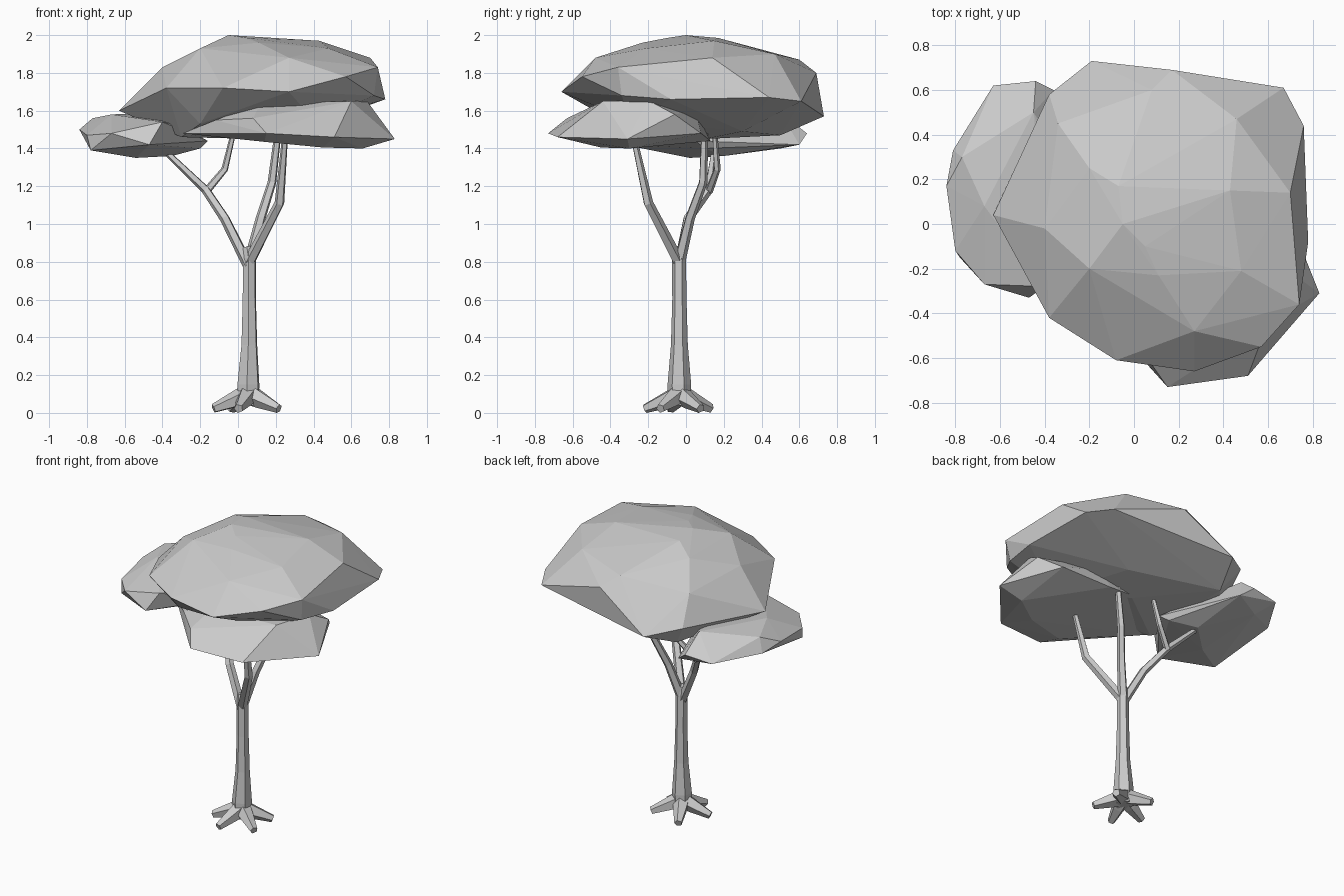
import bpy, bmesh, math
from mathutils import Vector


def finish(bm, name):
    bmesh.ops.recalc_face_normals(bm, faces=bm.faces)
    me = bpy.data.meshes.new(name)
    bm.to_mesh(me)
    bm.free()
    ob = bpy.data.objects.new(name, me)
    bpy.context.collection.objects.link(ob)
    return ob


def hull(name, pts):
    """Faceted foliage clump wrapped around a few key points."""
    bm = bmesh.new()
    for p in pts:
        bm.verts.new(p)
    bmesh.ops.convex_hull(bm, input=bm.verts[:])
    bmesh.ops.delete(bm, geom=[v for v in bm.verts if not v.link_faces], context='VERTS')
    return finish(bm, name)


def tube(name, path, sides=5):
    """Low-poly tapered limb; path = (x, y, z, radius)."""
    bm = bmesh.new()
    c = [Vector(p[:3]) for p in path]
    rings = []
    for i, p in enumerate(path):
        d = (c[min(i + 1, len(c) - 1)] - c[max(i - 1, 0)]).normalized()
        q = Vector((0, 0, 1)).rotation_difference(d)
        rings.append([bm.verts.new(c[i] + q @ Vector((p[3] * math.cos(a), p[3] * math.sin(a), 0)))
                      for a in (math.tau * k / sides + 0.4 for k in range(sides))])
    for a, b in zip(rings, rings[1:]):
        for k in range(sides):
            j = (k + 1) % sides
            bm.faces.new((a[k], a[j], b[j], b[k]))
    bm.faces.new(rings[0])
    bm.faces.new(rings[-1])
    return finish(bm, name)


# Trunk
tube("trunk", [(.055, -.035, .04, .06), (.055, -.035, .15, .063), (.06, -.035, .36, .045),
               (.06, -.035, .6, .038), (.06, -.037, .82, .037), (.05, -.035, .88, .025)], 6)

# Roots splayed around the base
for i, ang in enumerate((-106, -32, 36, 118, 194)):
    a = math.radians(ang)
    dx, dy = math.cos(a), math.sin(a)
    tube(f"root_{i + 1}", [(.055 + dx * r, -.035 + dy * r, z, w) for r, z, w in
                           ((.01, .105, .055), (.08, .075, .045), (.19, .032, .025))])

# Branches
tube("left_branch", [(.055, -.04, .78, .03), (-.07, .01, 1.03, .027),
                     (-.17, .12, 1.18, .024), (-.4, .15, 1.4, .016)])
tube("left_twig", [(-.17, .12, 1.17, .022), (-.07, .165, 1.29, .019), (-.02, .15, 1.5, .014)])
tube("front_branch", [(.06, -.04, .8, .032), (.22, -.2, 1.11, .027), (.25, -.28, 1.47, .016)])
tube("back_branch", [(.06, -.035, .8, .032), (.12, .02, 1.03, .027),
                     (.18, .09, 1.22, .024), (.22, .10, 1.55, .018)])

# Main crown
upper = [(-.05, 0, 2), (.05, -.1, 1.985), (-.07, .17, 1.985), (.43, .15, 1.97), (.70, .14, 1.88),
         (-.2, -.2, 1.93), (-.2, .25, 1.93), (.11, -.23, 1.96), (.48, -.21, 1.93), (.27, -.48, 1.88),
         (-.4, -.02, 1.83), (-.34, .45, 1.8), (.08, .6, 1.87), (.46, .47, 1.9), (.74, -.36, 1.83),
         (.57, -.55, 1.78), (.17, .69, 1.8)]
rim = [(-.63, .04, 1.6), (-.38, .58, 1.62), (-.19, .73, 1.57), (.67, .61, 1.65), (.76, .44, 1.67),
       (.78, -.08, 1.66), (.27, -.66, 1.7), (-.08, -.61, 1.72), (-.38, -.42, 1.72), (.72, -.34, 1.68)]
under = [(-.28, .5, 1.47), (.1, .1, 1.45), (-.3, -.2, 1.46), (.3, .3, 1.49), (.4, -.3, 1.55),
         (-.2, -.36, 1.53)]
hull("main_crown", upper + rim + under)

# Lower front-right foliage
hull("front_foliage", [(.83, -.31, 1.45), (.51, -.68, 1.46), (.15, -.73, 1.48), (.08, -.63, 1.56),
                       (.12, -.45, 1.64), (.6, -.44, 1.65), (.68, -.2, 1.655), (.73, -.06, 1.58),
                       (.66, -.3, 1.4), (.45, -.45, 1.405), (.14, -.56, 1.435), (-.29, -.24, 1.48),
                       (.3, .13, 1.44), (.64, .08, 1.48), (-.1, .1, 1.48), (-.12, -.42, 1.55),
                       (.3, .05, 1.6)])

# Lower left foliage
hull("left_foliage", [(-.84, .17, 1.5), (-.81, .33, 1.47), (-.77, .3, 1.56), (-.67, .08, 1.58),
                      (-.63, .62, 1.46), (-.44, .64, 1.48), (-.45, .5, 1.59), (-.36, .6, 1.42),
                      (-.78, -.15, 1.39), (-.8, -.12, 1.47), (-.67, -.27, 1.48), (-.47, -.33, 1.42),
                      (-.4, -.28, 1.54), (-.54, .02, 1.35), (-.35, .2, 1.36), (-.2, .1, 1.4),
                      (-.16, .05, 1.44), (-.3, -.1, 1.52), (-.56, .5, 1.4)])

# Rest the roots exactly on the ground
low = min(v.co.z for o in bpy.data.objects for v in o.data.vertices)
for o in bpy.data.objects:
    if o.name.startswith("root"):
        for v in o.data.vertices:
            v.co.z -= low
